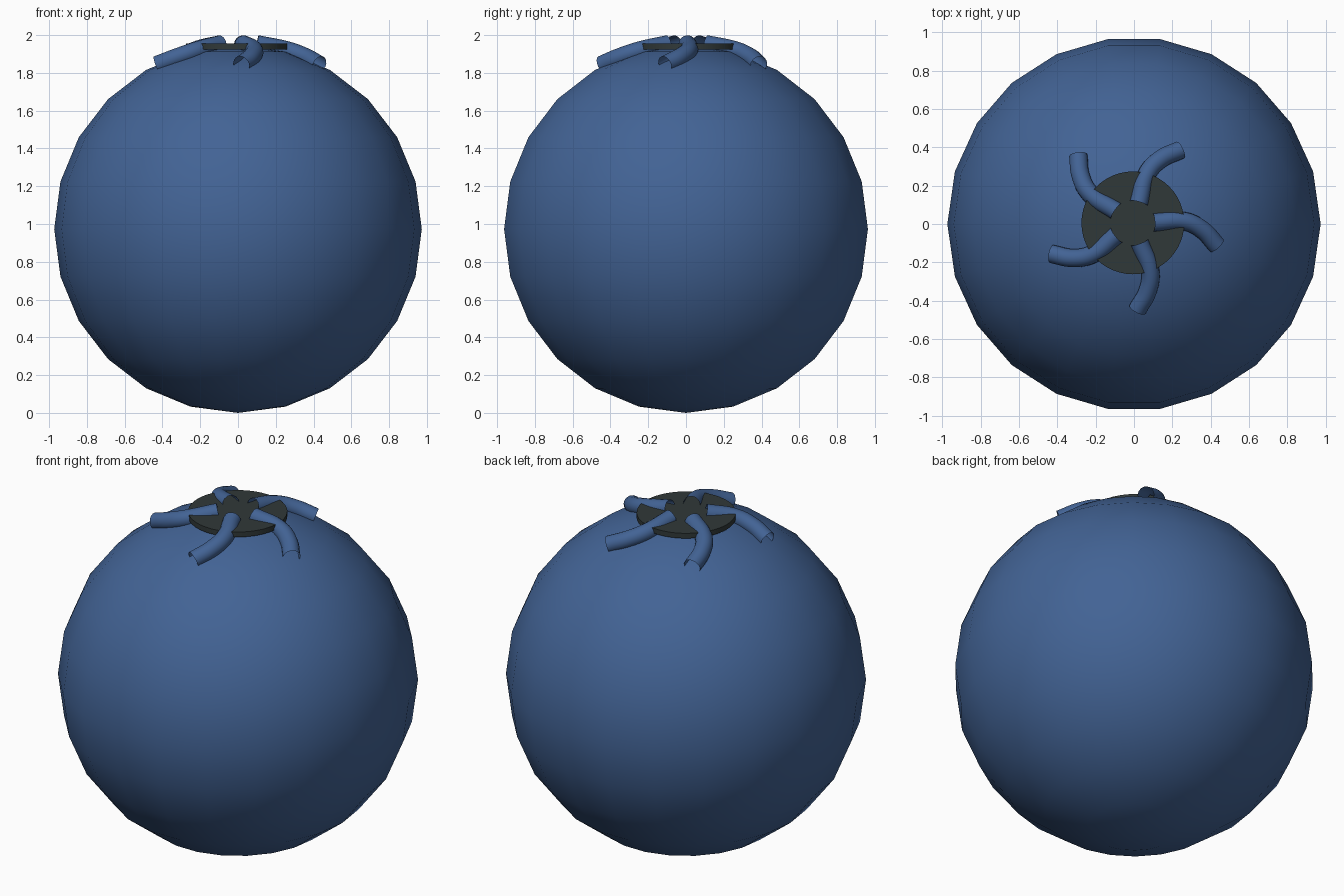
import bpy
from math import radians
from mathutils import Matrix, Vector

if "Cube" in bpy.data.objects:
    bpy.data.objects.remove(bpy.data.objects["Cube"])

R = 0.973            # berry radius
CX, CY = -0.006, 0.006   # crown centre


def material(name, rgb):
    m = bpy.data.materials.new(name)
    m.diffuse_color = (*rgb, 1)
    m.use_nodes = True
    m.node_tree.nodes["Principled BSDF"].inputs["Base Color"].default_value = m.diffuse_color
    return m


blue = material("berry_blue", (0.055, 0.125, 0.30))
dark = material("crown_dark", (0.03, 0.04, 0.04))


def finish(name, mat):
    ob = bpy.context.object
    ob.name = name
    ob.data.materials.clear()
    ob.data.materials.append(mat)
    return ob


# Berry body: vertices on the x axis
bpy.ops.mesh.primitive_uv_sphere_add(segments=22, ring_count=12, radius=R)
body = finish("berry_body", blue)
body.data.transform(Matrix.Translation((0, 0, R)) @ Matrix.Rotation(radians(90), 4, 'Z'))
body.location = (0, 0, 0)
bpy.ops.object.shade_smooth()

# Dark disc at the top
bpy.ops.mesh.primitive_cylinder_add(vertices=48, radius=0.268, depth=0.03,
                                    location=(CX, CY, 1.94))
finish("crown_disc", dark)
bpy.ops.object.shade_smooth_by_angle()

# Five bent, open tubes radiating from the disc
PATH = [(0.105, 0.002, 1.952), (0.27, 0.008, 1.918),
        (0.36, -0.035, 1.885), (0.437, -0.117, 1.843)]


def crown_tube(i):
    cu = bpy.data.curves.new("crown_tube", 'CURVE')
    cu.dimensions = '3D'
    cu.bevel_depth = 0.048
    cu.bevel_resolution = 6
    cu.resolution_u = 8
    sp = cu.splines.new('BEZIER')
    sp.bezier_points.add(len(PATH) - 1)
    rot = Matrix.Rotation(radians(72 * i), 3, 'Z')
    for bp, p in zip(sp.bezier_points, PATH):
        bp.co = rot @ Vector(p) + Vector((CX, CY, 0))
        bp.handle_left_type = bp.handle_right_type = 'AUTO'
    ob = bpy.data.objects.new("crown_tube", cu)
    bpy.context.collection.objects.link(ob)
    bpy.ops.object.select_all(action='DESELECT')
    ob.select_set(True)
    bpy.context.view_layer.objects.active = ob
    bpy.ops.object.convert(target='MESH')
    finish(f"crown_tube_{i + 1}", blue)
    bpy.ops.object.shade_smooth()


for i in range(5):
    crown_tube(i)
